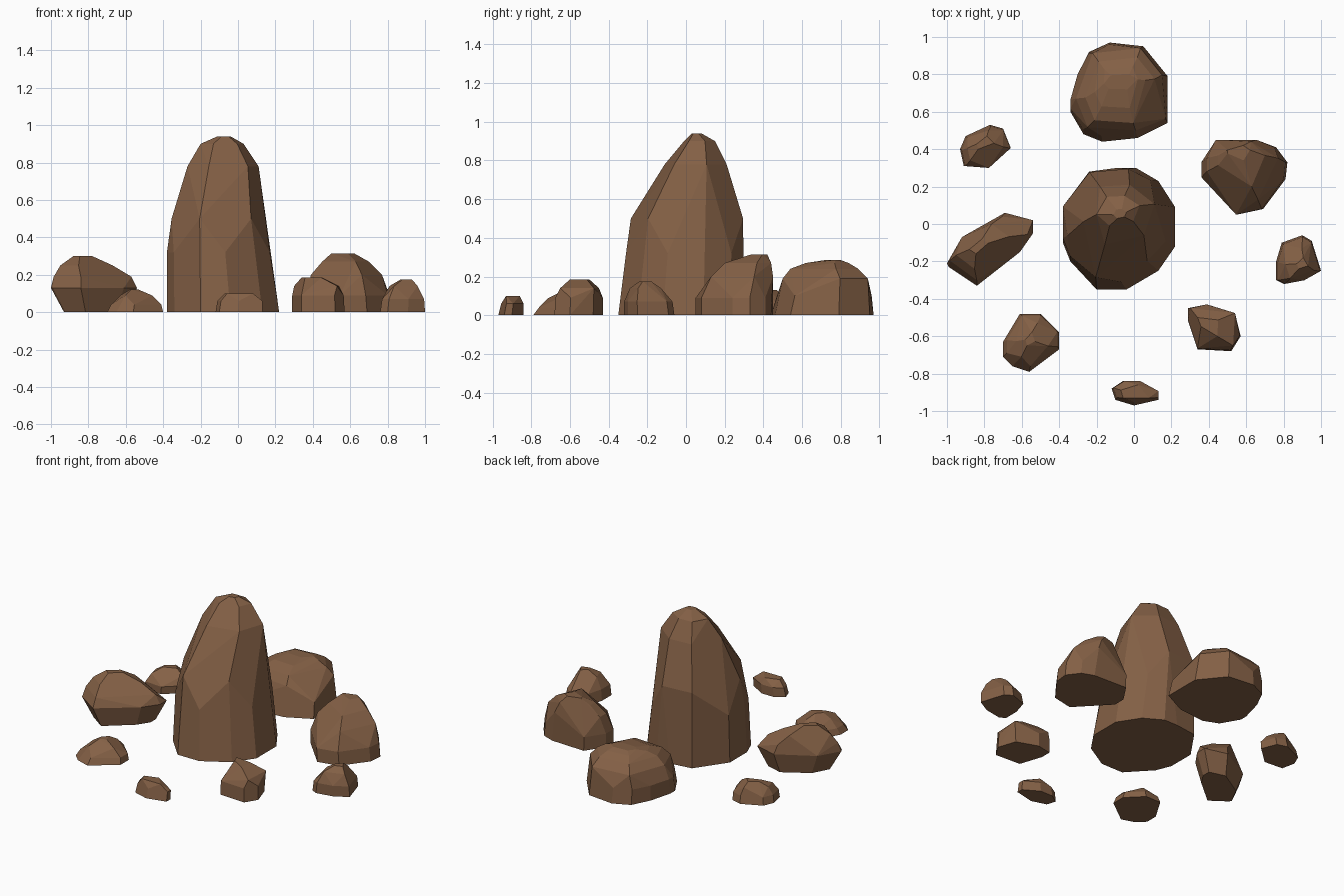
import bpy
import bmesh
import math

cube = bpy.data.objects.get("Cube")
if cube:
    bpy.data.objects.remove(cube, do_unlink=True)

# One brown stone colour for every rock
BROWN = (0.23, 0.117, 0.06, 1)
stone = bpy.data.materials.new("brown_stone")
stone.use_nodes = True
stone.diffuse_color = BROWN
shader = next(n for n in stone.node_tree.nodes if n.type == 'BSDF_PRINCIPLED')
shader.inputs["Base Color"].default_value = BROWN
shader.inputs["Roughness"].default_value = 0.9


def ring(z, x, y, coarse=True):
    """One horizontal section: its height, its extents and whether it has half the corners."""
    return z, x, y, coarse


def fit(points, x, y):
    """Stretch an outline so that it fills the given extents."""
    def stretch(values, low, high):
        a, b = min(values), max(values)
        return [low + (v - a) / (b - a) * (high - low) for v in values]
    xs, ys = zip(*points)
    return list(zip(stretch(xs, *x), stretch(ys, *y)))


def rock(name, outline, rings, undercut=False):
    """Wrap a chiselled hull around sections of one footprint."""
    bm = bmesh.new()
    if not undercut:
        for x, y in outline:
            bm.verts.new((x, y, 0))
    for z, x, y, coarse in rings:
        corners = outline[::2] if coarse else outline
        for px, py in fit(corners, x, y):
            bm.verts.new((px, py, z))
    bmesh.ops.convex_hull(bm, input=bm.verts[:])
    loose = [v for v in bm.verts if not v.link_faces]
    bmesh.ops.delete(bm, geom=loose, context='VERTS')
    # Merge nearly level triangles into broad flat facets
    bmesh.ops.dissolve_limit(bm, angle_limit=math.radians(7),
                             verts=bm.verts[:], edges=bm.edges[:])
    bmesh.ops.recalc_face_normals(bm, faces=bm.faces[:])
    mesh = bpy.data.meshes.new(name)
    bm.to_mesh(mesh)
    bm.free()
    mesh.materials.append(stone)
    obj = bpy.data.objects.new(name, mesh)
    bpy.context.collection.objects.link(obj)
    return obj


# Tall standing stone in the middle
rock("standing_stone",
     [(-.24, .28), (-.09, .3), (.01, .3), (.13, .23), (.22, .09), (.22, -.12),
      (.13, -.25), (-.04, -.35), (-.2, -.35), (-.34, -.2), (-.38, -.1), (-.38, .08)],
     [ring(.32, x=(-.38, .17), y=(-.31, .3), coarse=False),
      ring(.5, x=(-.355, .145), y=(-.285, .295)),
      ring(.78, x=(-.27, .11), y=(-.11, .21)),
      ring(.9, x=(-.2, .03), y=(-.01, .15)),
      ring(.94, x=(-.11, -.04), y=(.03, .08))])

# Broad boulder behind it
rock("back_boulder",
     [(-.34, .65), (-.3, .8), (-.24, .92), (-.13, .97), (.05, .95), (.13, .86),
      (.18, .79), (.18, .54), (.02, .46), (-.17, .44), (-.27, .48), (-.34, .6)],
     [ring(.1, x=(-.34, .17), y=(.47, .96), coarse=False),
      ring(.19, x=(-.31, .15), y=(.5, .94)),
      ring(.24, x=(-.26, .11), y=(.54, .89)),
      ring(.27, x=(-.21, .06), y=(.62, .84)),
      ring(.285, x=(-.16, .02), y=(.72, .8))])

# Boulder on the +x side, highest at its back
rock("left_boulder",
     [(.36, .33), (.44, .45), (.68, .44), (.76, .41), (.82, .33),
      (.81, .24), (.69, .08), (.55, .05), (.36, .25)],
     [ring(.09, x=(.36, .81), y=(.05, .45), coarse=False),
      ring(.2, x=(.39, .77), y=(.13, .45)),
      ring(.27, x=(.45, .7), y=(.2, .44)),
      ring(.315, x=(.5, .62), y=(.34, .42))])

# Long leaning boulder on the -x side, undercut at the ground
rock("right_boulder",
     [(-1, -.21), (-.92, -.07), (-.69, .06), (-.54, .02),
      (-.54, -.05), (-.61, -.15), (-.84, -.33), (-.99, -.23)],
     [ring(0, x=(-.93, -.6), y=(-.28, .02), coarse=False),
      ring(.13, x=(-1, -.54), y=(-.33, .06), coarse=False),
      ring(.19, x=(-.985, -.57), y=(-.3, .04)),
      ring(.25, x=(-.95, -.67), y=(-.24, 0)),
      ring(.3, x=(-.88, -.78), y=(-.16, -.08))],
     undercut=True)

# Small stones around the edge
rock("left_small_stone",
     [(.76, -.2), (.79, -.1), (.9, -.06), (.95, -.09),
      (1, -.25), (.91, -.3), (.8, -.32), (.76, -.3)],
     [ring(.07, x=(.77, .995), y=(-.32, -.07), coarse=False),
      ring(.14, x=(.81, .96), y=(-.29, -.13)),
      ring(.175, x=(.87, .93), y=(-.24, -.18))])

rock("front_left_stone",
     [(.29, -.45), (.39, -.43), (.53, -.48), (.57, -.6),
      (.52, -.68), (.34, -.67), (.33, -.56), (.29, -.52)],
     [ring(.09, x=(.29, .565), y=(-.675, -.43), coarse=False),
      ring(.14, x=(.3, .54), y=(-.65, -.45)),
      ring(.185, x=(.34, .45), y=(-.6, -.5))])

rock("front_right_stone",
     [(-.7, -.63), (-.61, -.48), (-.5, -.48), (-.4, -.58),
      (-.4, -.67), (-.56, -.79), (-.65, -.76), (-.7, -.71)],
     [ring(.04, x=(-.68, -.41), y=(-.76, -.49), coarse=False),
      ring(.09, x=(-.63, -.46), y=(-.71, -.53)),
      ring(.12, x=(-.58, -.53), y=(-.65, -.58))])

rock("front_pebble",
     [(-.12, -.88), (-.06, -.84), (.03, -.84), (.13, -.9),
      (.13, -.94), (0, -.97), (-.1, -.94)],
     [ring(.06, x=(-.11, .13), y=(-.955, -.84), coarse=False),
      ring(.1, x=(-.07, .08), y=(-.93, -.86))])

rock("back_right_stone",
     [(-.93, .4), (-.9, .47), (-.77, .53), (-.7, .51),
      (-.66, .41), (-.78, .3), (-.91, .31)],
     [ring(.05, x=(-.92, -.66), y=(.3, .52), coarse=False),
      ring(.1, x=(-.89, -.7), y=(.34, .5)),
      ring(.13, x=(-.84, -.75), y=(.4, .47))])
